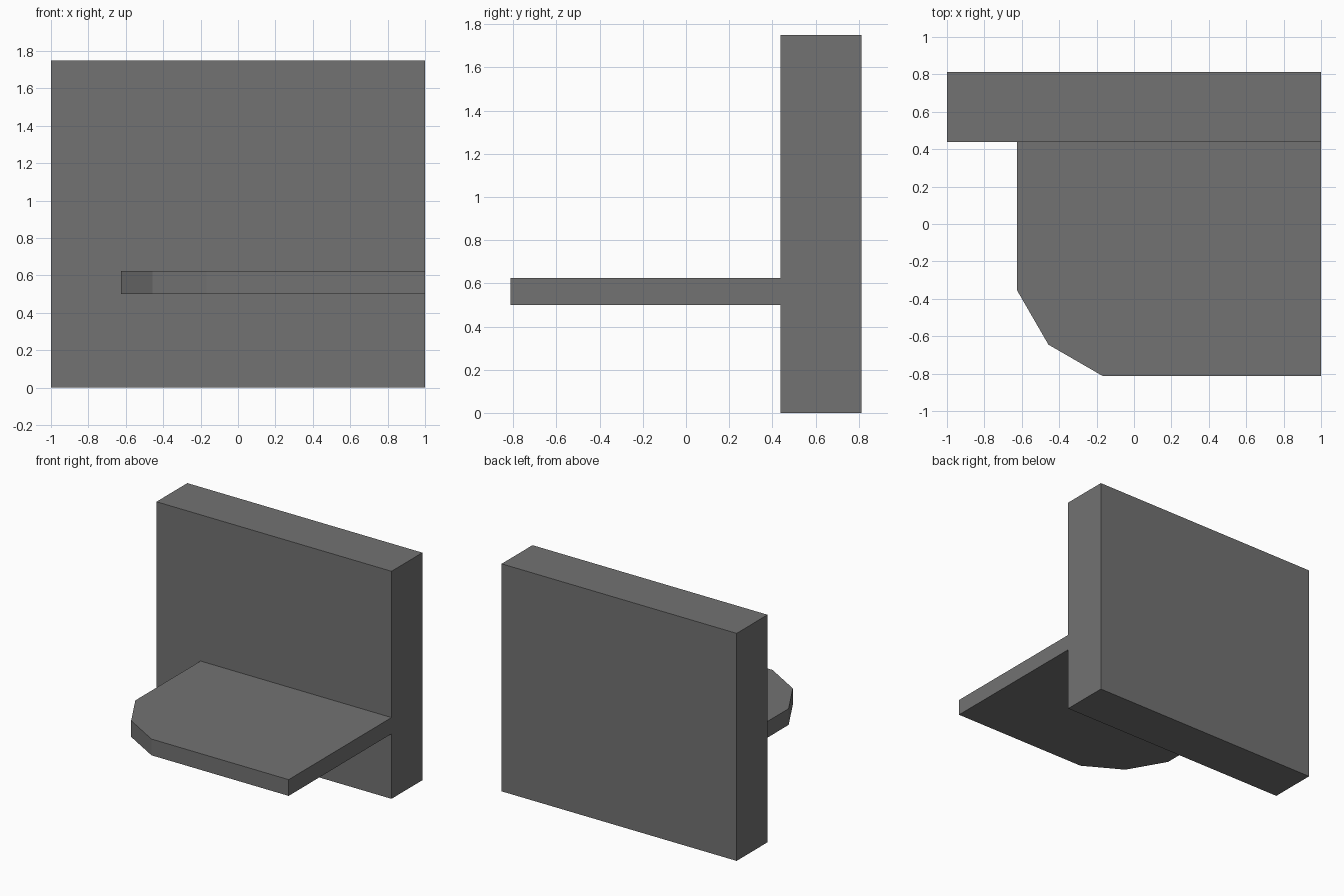
import bpy, bmesh

if "Cube" in bpy.data.objects:
    bpy.data.objects.remove(bpy.data.objects["Cube"])

grey = bpy.data.materials.new("plain grey")
grey.diffuse_color = (0.17, 0.17, 0.17, 1)
grey.use_nodes = True
grey.node_tree.nodes["Principled BSDF"].inputs["Base Color"].default_value = grey.diffuse_color


def slab(name, outline, z0, z1):
    """Extrude a flat outline (counter-clockwise, seen from above) from z0 to z1."""
    bm = bmesh.new()
    base = bm.faces.new([bm.verts.new((x, y, z0)) for x, y in outline])
    top = bmesh.ops.extrude_face_region(bm, geom=[base], use_keep_orig=True)["geom"]
    for v in top:
        if isinstance(v, bmesh.types.BMVert):
            v.co.z = z1
    bmesh.ops.recalc_face_normals(bm, faces=bm.faces[:])
    mesh = bpy.data.meshes.new(name)
    bm.to_mesh(mesh)
    bm.free()
    mesh.materials.append(grey)
    obj = bpy.data.objects.new(name, mesh)
    bpy.context.collection.objects.link(obj)
    return obj


BACK, JOIN, FRONT = 0.8125, 0.4375, -0.8125

# Upright wall panel
slab("wall_panel", [(-1, JOIN), (1, JOIN), (1, BACK), (-1, BACK)], 0, 1.75)

# Thin shelf with one faceted, rounded corner at front left
slab("shelf", [(-0.625, JOIN), (-0.625, -0.355), (-0.4575, -0.645),
               (-0.1675, FRONT), (1, FRONT), (1, JOIN)], 0.5, 0.625)
